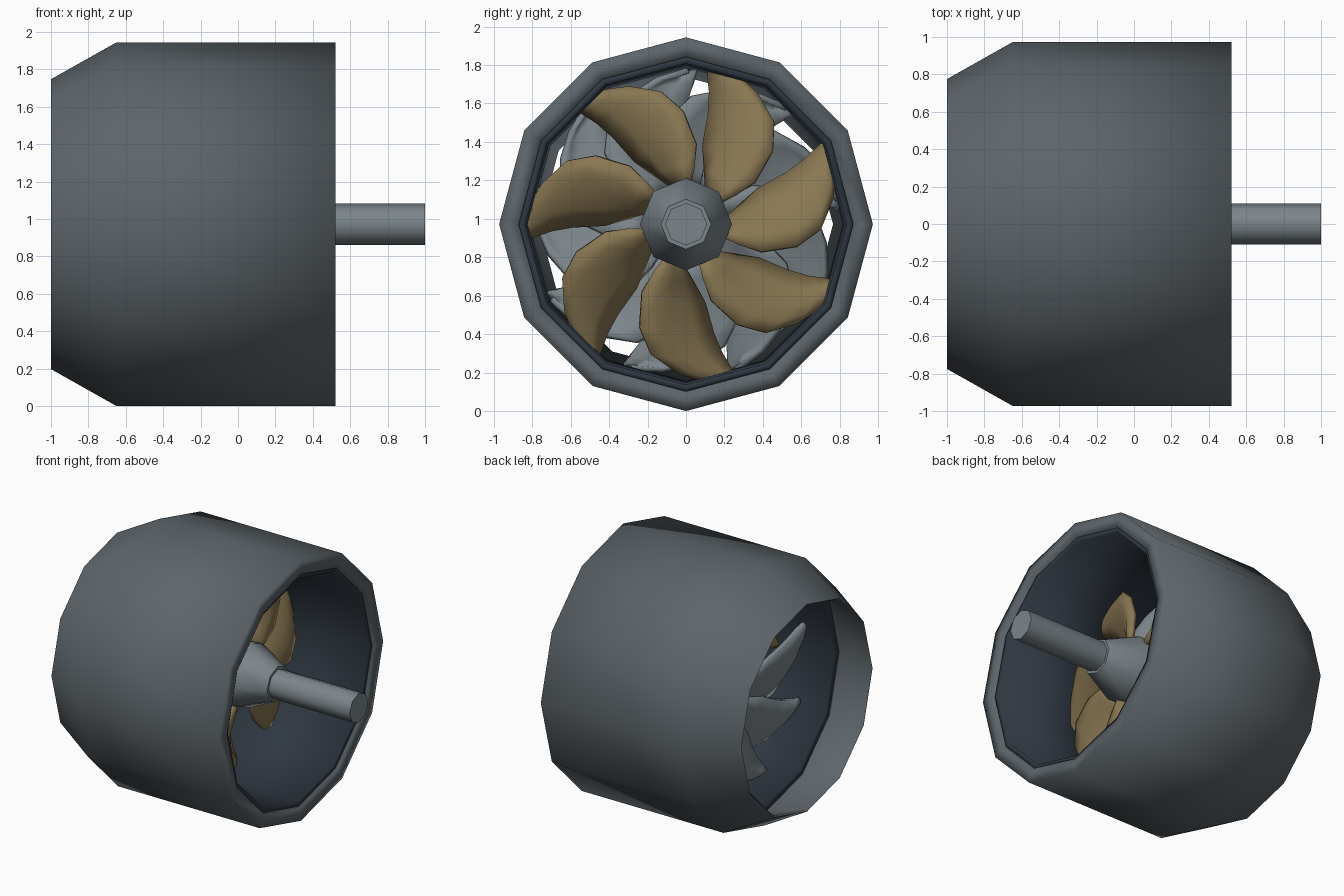
import bpy, bmesh
from math import radians, sin, cos, pi

if "Cube" in bpy.data.objects:
    bpy.data.objects.remove(bpy.data.objects["Cube"])

CZ = 0.972  # height of the rotation axis


def material(name, rgb):
    m = bpy.data.materials.new(name)
    m.diffuse_color = (*rgb, 1)
    m.use_nodes = True
    m.node_tree.nodes["Principled BSDF"].inputs["Base Color"].default_value = m.diffuse_color
    return m


SHELL = material("shell_grey", (0.11, 0.13, 0.145))
LINER = material("liner_dark", (0.028, 0.038, 0.052))
STEEL = material("steel", (0.2, 0.235, 0.255))
BRONZE = material("bronze", (0.25, 0.185, 0.085))


def finish(bm, name, mat, angle):
    bmesh.ops.recalc_face_normals(bm, faces=bm.faces)
    me = bpy.data.meshes.new(name)
    bm.to_mesh(me)
    bm.free()
    me.materials.append(mat)
    ob = bpy.data.objects.new(name, me)
    bpy.context.collection.objects.link(ob)
    bpy.ops.object.select_all(action='DESELECT')
    ob.select_set(True)
    bpy.context.view_layer.objects.active = ob
    bpy.ops.object.shade_smooth_by_angle(angle=radians(angle))
    return ob


def polar(x, r, a):
    return (x, r * cos(a), CZ + r * sin(a))


def lathe(name, profile, sides, mat, closed, angle=50):
    """Turn (x, radius) points around the x axis; cap the ends if open."""
    bm = bmesh.new()
    rings = [[bm.verts.new(polar(x, r, 2 * pi * i / sides)) for i in range(sides)]
             for x, r in profile]
    pairs = list(zip(rings, rings[1:]))
    if closed:
        pairs.append((rings[-1], rings[0]))
    for a, b in pairs:
        for i in range(sides):
            j = (i + 1) % sides
            bm.faces.new((a[i], a[j], b[j], b[i]))
    if not closed:
        bm.faces.new(rings[0])
        bm.faces.new(rings[-1])
    return finish(bm, name, mat, angle)


# Blade stations: radius, leading angle, trailing angle (degrees from the tip)
STATIONS = [(0.21, -24, -50), (0.30, -12, -52), (0.42, -5, -51), (0.59, -4, -42),
            (0.70, -2.5, -33), (0.77, -1, -21), (0.81, -0.5, -12), (0.84, 0, -3)]


def blades(name, count, tip, x_lead, x_trail, mirror, scale, widen, mat, bulge):
    bm = bmesh.new()
    n = 4
    for k in range(count):
        grid = []
        for r, lead, trail in STATIONS:
            row = []
            for i in range(n + 1):
                t = i / n
                a = lead + (trail * widen - lead) * t
                u = a / (-50 * widen)  # chord position sets the pitch
                x = x_lead + (x_trail - x_lead) * min(1, u * 1.1) + bulge * sin(pi * t)
                ang = radians(tip + 360 * k / count + mirror * a)
                rr = r if r < 0.25 else r * scale
                row.append(bm.verts.new(polar(x, rr, ang)))
            grid.append(row)
        for p, q in zip(grid, grid[1:]):
            for i in range(n):
                bm.faces.new((p[i], p[i + 1], q[i + 1], q[i]))
    ob = finish(bm, name, mat, 35)
    mod = ob.modifiers.new("thickness", 'SOLIDIFY')
    mod.thickness = 0.03
    mod.offset = 0
    return ob


# Outer duct with tapered intake lip, smooth-shaded over the rim
lathe("duct_shell", [(-1, 0.775), (-0.65, 0.972), (0.52, 0.972), (0.52, 0.87),
                     (-0.65, 0.87), (-0.99, 0.765)], 12, SHELL, True, 100)

# Dark inner liner
lathe("duct_liner", [(-0.66, 0.872), (0.50, 0.872), (0.50, 0.835), (-0.66, 0.815)],
      12, LINER, True, 100)

# Hub with tapered rear, and the drive shaft
lathe("hub", [(-0.46, 0.10), (-0.41, 0.20), (-0.34, 0.24), (0.09, 0.24), (0.33, 0.13)],
      8, STEEL, False)
lathe("drive_shaft", [(0.10, 0.11), (1.0, 0.11)], 8, STEEL, False)

# Bronze rotor, and the counter-pitched grey fan ahead of it
blades("rotor_blades", 7, 82, -0.20, 0.04, 1, 1.0, 1.0, BRONZE, 0.03)
blades("intake_fan_blades", 9, 86, -0.42, -0.24, -1, 0.95, 1.25, STEEL, -0.03)
